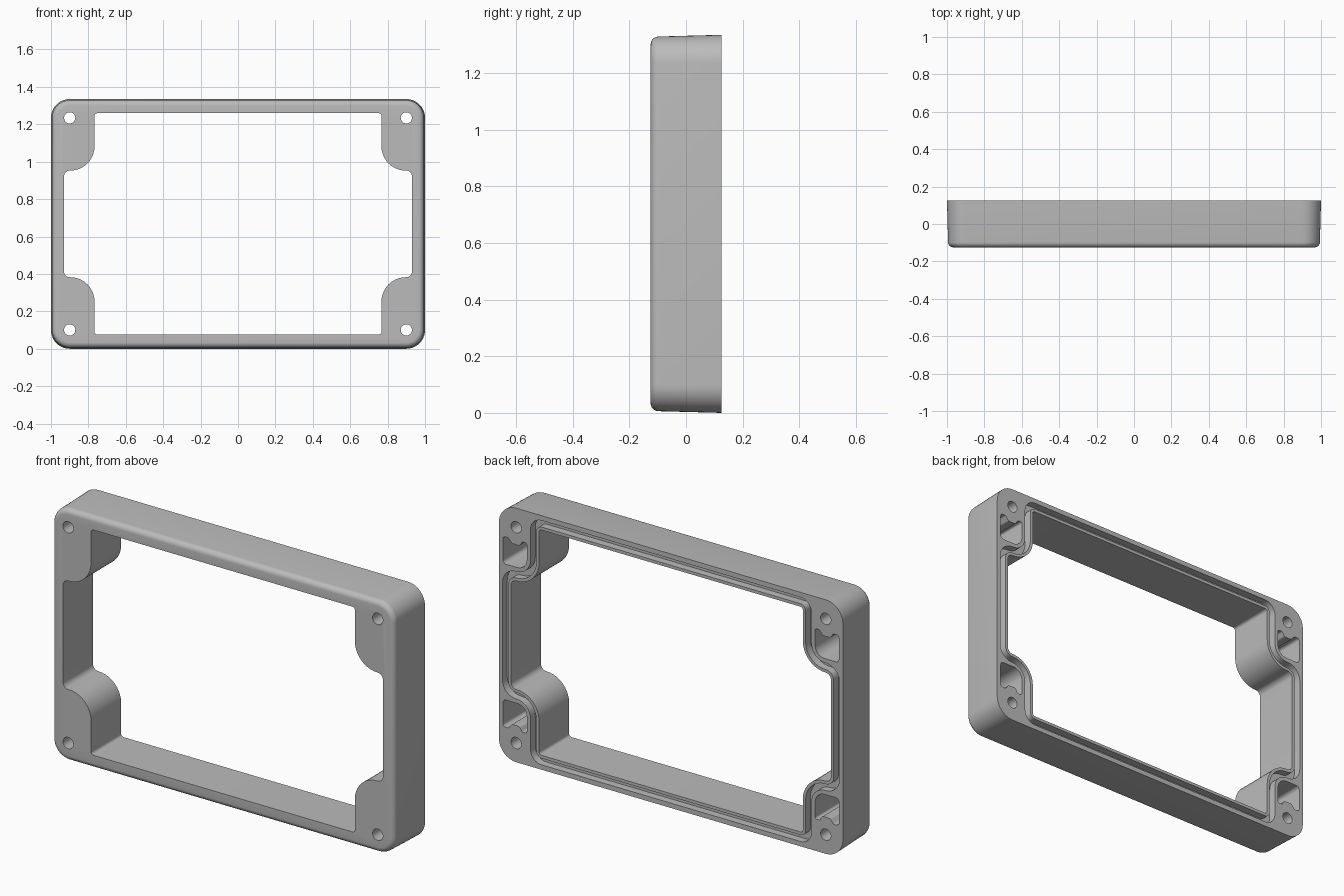
import bpy
import bmesh
import math
from mathutils import Vector

default = bpy.data.objects.get("Cube")
if default:
    bpy.data.objects.remove(default, do_unlink=True)

HALF_W, HALF_H, HALF_D = 1.0, 0.6675, 0.125
HOLE_X, HOLE_Z = 0.9, 0.567

grey = bpy.data.materials.new("grey_plastic")
grey.use_nodes = True
colour = (0.5, 0.5, 0.5, 1)
grey.diffuse_color = colour
grey.node_tree.nodes["Principled BSDF"].inputs["Base Color"].default_value = colour


def rounded(corners, steps=10):
    """Outline with each (x, z, radius) corner rounded by an arc."""
    out = []
    for i, (x, z, r) in enumerate(corners):
        p = Vector((x, z))
        u = (Vector(corners[i - 1][:2]) - p).normalized()
        v = (Vector(corners[(i + 1) % len(corners)][:2]) - p).normalized()
        half = u.angle(v) / 2
        mid = (u + v).normalized()
        centre = p + mid * (r / math.sin(half))
        start = p + u * (r / math.tan(half)) - centre
        end = p + v * (r / math.tan(half)) - centre
        sweep = math.pi - 2 * half
        for k in range(steps + 1):
            a = sweep * k / steps
            w = (start * math.sin(sweep - a) + end * math.sin(a)) / math.sin(sweep)
            out.append(centre + w)
    return out


def four_way(quarter):
    """Mirror a quarter outline into a full closed loop."""
    loop = []
    for sx, sz in ((1, 1), (-1, 1), (-1, -1), (1, -1)):
        part = [(x * sx, z * sz, r) for x, z, r in quarter]
        loop += part if sx * sz > 0 else part[::-1]
    return loop


def loft(name, rings, closed=False):
    """Skin through (outline, y) rings, capped or joined end to end."""
    bm = bmesh.new()
    loops = [[bm.verts.new((p.x, y, p.y + HALF_H)) for p in outline]
             for outline, y in rings]
    pairs = list(zip(loops, loops[1:]))
    if closed:
        pairs.append((loops[-1], loops[0]))
    else:
        bm.faces.new(loops[0])
        bm.faces.new(loops[-1])
    for a, b in pairs:
        n = len(a)
        for i in range(n):
            j = (i + 1) % n
            bm.faces.new((a[i], a[j], b[j], b[i]))
    bmesh.ops.recalc_face_normals(bm, faces=bm.faces)
    mesh = bpy.data.meshes.new(name)
    bm.to_mesh(mesh)
    bm.free()
    mesh.materials.append(grey)
    obj = bpy.data.objects.new(name, mesh)
    bpy.context.collection.objects.link(obj)
    return obj


def shell(inset):
    return rounded(four_way([(HALF_W - inset, HALF_H - inset, 0.1 - inset)]))


def opening(d):
    """Window outline with corner lobes, grown by d."""
    return rounded(four_way([(0.93 + d, 0.285 + d, 0.03 + d),
                             (0.767 + d, 0.285 + d, 0.13 - d),
                             (0.767 + d, 0.592 + d, 0.015 + d)]))


# Tapered outer body with a rounded front edge
draft, fillet = 0.006, 0.028
rings = [(shell(0), HALF_D)]
for k in range(7):
    a = math.pi / 2 * k / 6
    rings.append((shell(draft + fillet * (1 - math.cos(a))),
                  -HALF_D + fillet * (1 - math.sin(a))))
frame = loft("frame", rings)

# Window and seal groove
cutters = [loft("window_cutter", [(opening(0), -0.3), (opening(0), 0.3)]),
           loft("groove_cutter", [(opening(0.016), 0.085), (opening(0.05), 0.085),
                                  (opening(0.05), 0.2), (opening(0.016), 0.2)], True)]

# Screw holes and hollow pockets in the corners
pocket = [(0.838, 0.357, 0.055), (0.977, 0.357, 0.02), (0.977, 0.5, 0.015),
          (0.945, 0.5, 0.01), (0.925, 0.475, 0.015), (0.88, 0.475, 0.015),
          (0.865, 0.5, 0.01), (0.838, 0.5, 0.01)]
for sx in (-1, 1):
    for sz in (-1, 1):
        hole = [Vector((sx * HOLE_X + 0.03 * math.cos(math.tau * k / 32),
                        sz * HOLE_Z + 0.03 * math.sin(math.tau * k / 32)))
                for k in range(32)]
        cutters.append(loft("hole_cutter", [(hole, -0.3), (hole, 0.3)]))
        outline = rounded([(x * sx, z * sz, r) for x, z, r in pocket], 6)
        cutters.append(loft("pocket_cutter", [(outline, -0.09), (outline, 0.3)]))

bpy.ops.object.select_all(action='DESELECT')
frame.select_set(True)
bpy.context.view_layer.objects.active = frame
for cutter in cutters:
    cutter.hide_render = True
    mod = frame.modifiers.new("cut", 'BOOLEAN')
    mod.operation = 'DIFFERENCE'
    mod.solver = 'EXACT'
    mod.object = cutter
    bpy.ops.object.modifier_apply(modifier=mod.name)
    bpy.data.objects.remove(cutter, do_unlink=True)

bpy.ops.object.shade_smooth_by_angle(angle=math.radians(30))
